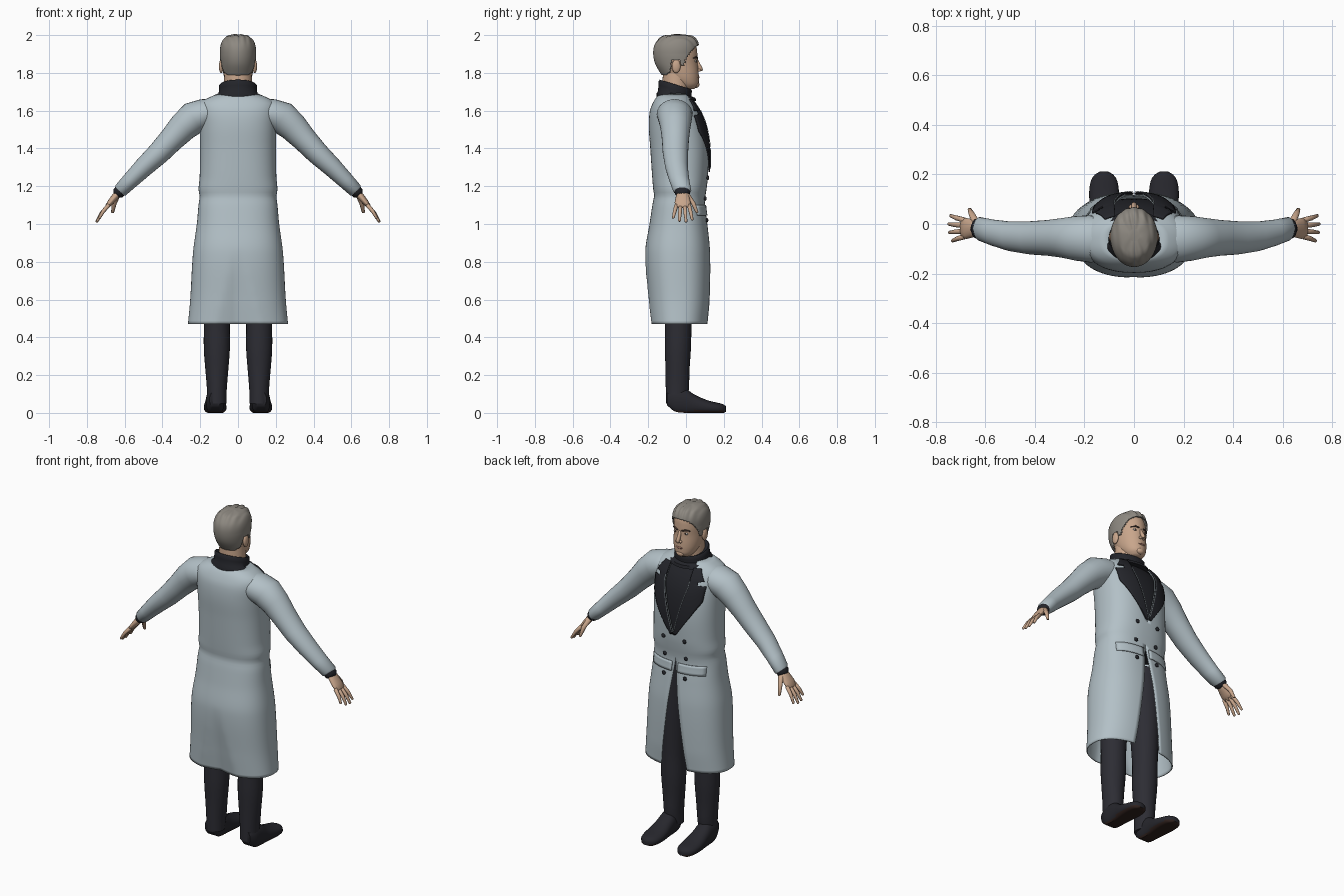
import bpy, bmesh, math
from mathutils import Vector

cube = bpy.data.objects.get("Cube")
if cube:
    bpy.data.objects.remove(cube, do_unlink=True)


def material(name, *rgb):
    m = bpy.data.materials.new(name)
    m.use_nodes = True
    m.diffuse_color = (*rgb, 1)
    m.node_tree.nodes["Principled BSDF"].inputs["Base Color"].default_value = (*rgb, 1)
    return m


COAT = material("pale blue grey cloth", .45, .53, .57)
SWEATER = material("black knit", .017, .018, .023)
TROUSERS = material("charcoal cloth", .026, .026, .034)
SHOE = material("black leather", .02, .02, .026)
SOLE = material("dark brown sole", .03, .016, .013)
SKIN = material("skin", .58, .38, .26)
HAIR = material("grey hair", .27, .25, .22)
BROW = material("dark brown", .07, .045, .035)
LIP = material("lip", .42, .21, .16)
WHITE = material("eye white", .65, .62, .58)


def interp(table, z):
    """Smooth (Hermite) lookup of a row of values at a height."""
    z = min(max(z, table[0][0]), table[-1][0])
    i = next(k for k in range(len(table) - 1) if z <= table[k + 1][0])
    def slope(k, c):
        a, b = table[max(k - 1, 0)], table[min(k + 1, len(table) - 1)]
        return (b[c] - a[c]) / (b[0] - a[0])
    p, q = table[i], table[i + 1]
    h = q[0] - p[0]
    t = (z - p[0]) / h
    return [(2*t**3 - 3*t*t + 1) * p[c] + (t**3 - 2*t*t + t) * h * slope(i, c)
            + (3*t*t - 2*t**3) * q[c] + (t**3 - t*t) * h * slope(i + 1, c)
            for c in range(1, len(p))]


def linear(table, v):
    for (a, p), (b, q) in zip(table, table[1:]):
        if v <= b:
            return p + (q - p) * max(0, (v - a) / (b - a))
    return table[-1][1]


def heights(a, b, n):
    return [a + (b - a) * i / n for i in range(n + 1)]


def finish(name, bm, mat, thick=0, angle=50):
    bmesh.ops.remove_doubles(bm, verts=bm.verts, dist=1e-5)
    bmesh.ops.recalc_face_normals(bm, faces=bm.faces)
    me = bpy.data.meshes.new(name)
    bm.to_mesh(me)
    bm.free()
    me.materials.append(mat)
    ob = bpy.data.objects.new(name, me)
    bpy.context.collection.objects.link(ob)
    if thick:
        mod = ob.modifiers.new("thickness", "SOLIDIFY")
        mod.thickness, mod.offset = thick, 0
    bpy.ops.object.select_all(action="DESELECT")
    ob.select_set(True)
    bpy.context.view_layer.objects.active = ob
    bpy.ops.object.shade_smooth_by_angle(angle=math.radians(angle))
    return ob


def loft(name, rings, mat, closed=True, caps=True, thick=0, keep=None):
    bm = bmesh.new()
    rows = [[bm.verts.new(p) for p in ring] for ring in rings]
    n = len(rows[0])
    for a, b in zip(rows, rows[1:]):
        for i in range(n if closed else n - 1):
            j = (i + 1) % n
            bm.faces.new((a[i], a[j], b[j], b[i]))
    if closed and caps:
        bm.faces.new(rows[0])
        bm.faces.new(rows[-1])
    if keep:
        drop = [f for f in bm.faces if not keep(f.calc_center_median())]
        bmesh.ops.delete(bm, geom=drop, context="FACES")
    return finish(name, bm, mat, thick)


def oval(z, a, yf, yb, p=2.0, gap=0.0, n=48, closed=True):
    """Superellipse ring starting at the +y side, optionally with a gap there."""
    t0 = math.asin(min(1, (gap / a) ** (p / 2)))
    ring = []
    for i in range(n if closed else n + 1):
        t = t0 + (2 * math.pi - 2 * t0) * i / n
        s, c = math.sin(t), math.cos(t)
        ring.append(Vector((math.copysign(abs(s) ** (2 / p), s) * a,
                            (yf + yb) / 2 + math.copysign(abs(c) ** (2 / p), c) * (yf - yb) / 2, z)))
    return ring


def tube(name, pts, radii, mat, n=16):
    """Tapered tube; radii are (across, along y), ends rounded off."""
    pts = [Vector(p) for p in pts]
    rings = []
    for i, (p, (r, ry)) in enumerate(zip(pts, radii)):
        d = (pts[min(i + 1, len(pts) - 1)] - pts[max(i - 1, 0)]).normalized()
        v = Vector((0, 1, 0))
        u = d.cross(v).normalized()
        ring = lambda k, o: [p + d * o + u * r * k * math.cos(2 * math.pi * j / n)
                             + v * ry * k * math.sin(2 * math.pi * j / n) for j in range(n)]
        if i == 0:
            rings.append(ring(.6, -r * .4))
        rings.append(ring(1, 0))
        if i == len(pts) - 1:
            rings.append(ring(.6, r * .5))
    return loft(name, rings, mat)


def ball(name, loc, size, mat):
    bm = bmesh.new()
    bmesh.ops.create_uvsphere(bm, u_segments=20, v_segments=12, radius=1)
    for v in bm.verts:
        v.co = Vector([v.co[i] * size[i] + loc[i] for i in range(3)])
    return finish(name, bm, mat)


# Coat body: height, half width, front depth, back depth
BODY = [(.47, .262, .115, -.19), (.6, .25, .125, -.2), (.85, .235, .125, -.213),
        (1.0, .215, .11, -.19), (1.1, .206, .097, -.175), (1.15, .2, .1, -.166),
        (1.18, .206, .105, -.17), (1.25, .2, .113, -.176), (1.4, .198, .116, -.186),
        (1.52, .2, .1, -.194), (1.6, .203, .07, -.188), (1.645, .19, .04, -.17),
        (1.675, .135, .02, -.15), (1.69, .1, .01, -.13)]
P = 2.4


def gap(z):
    return linear([(.47, .085), (1.12, 0), (1.27, 0), (1.57, .08), (1.69, .075)], z)


def on_coat(x, z, off):
    a, yf, yb = interp(BODY, z)
    return Vector((x, (yf + yb) / 2 + (yf - yb) / 2 * max(0, 1 - abs(x / a) ** P) ** (1 / P) + off, z))


rings = []
for z in heights(.47, 1.69, 70):
    ring = oval(z, *interp(BODY, z), P, gap(z), 72, False)
    for v in ring:                      # pleat in the back of the skirt
        if v.y < -.1 and z < .87:
            v.y += .03 * (.87 - z) / .4 * max(0, 1 - abs(v.x) / (.02 + .25 * (.87 - z)))
    rings.append(ring)
loft("coat_body", rings, COAT, closed=False, thick=.006)

# Sweater under the coat, and roll neck
rings = []
for z in heights(1.15, 1.69, 20):
    a, yf, yb = interp(BODY, z)
    rings.append(oval(z, a * .93, yf - .014, yb + .02, P))
loft("sweater", rings, SWEATER)


def tilted(z, a, yf, yb, drop):
    ring = oval(z, a, yf, yb)
    for v in ring:
        v.z -= drop * (v.y - yb) / (yf - yb)
    return ring


loft("roll_neck", [tilted(*r) for r in (
    (1.67, .128, .055, -.155, .02), (1.692, .122, .05, -.155, .025), (1.705, .103, .03, -.148, .03),
    (1.735, .1, .03, -.146, .045), (1.757, .1, .031, -.145, .05), (1.764, .094, .026, -.139, .05),
    (1.757, .086, .018, -.13, .05))], SWEATER)


def patch(name, zs, inner, outer, side, off, mat, thick):
    rows = [[on_coat(side * (inner(z) + (outer(z) - inner(z)) * i / 8), z, off) for i in range(9)] for z in zs]
    return loft(name, rows, mat, closed=False, thick=thick)


def lapel_edge(z):
    return linear([(1.27, .015), (1.4, .105), (1.49, .16), (1.575, .168), (1.578, .125),
                   (1.598, .125), (1.601, .155), (1.665, .115)], z)


HEAD = [(1.715, .035, .045, -.03), (1.735, .055, .064, -.06), (1.765, .07, .068, -.095),
        (1.8, .078, .067, -.122), (1.85, .083, .062, -.15), (1.9, .086, .06, -.16),
        (1.94, .08, .054, -.154), (1.97, .062, .034, -.13), (1.983, .042, .008, -.105),
        (1.988, .012, -.035, -.06)]

for s, side in ((1, "left"), (-1, "right")):
    # Coat front: lapels, piping, belt flaps, buttons
    zs = heights(1.275, 1.575, 24) + [1.578, 1.598, 1.601] + heights(1.61, 1.66, 5)
    patch(side + "_lapel", zs, gap, lapel_edge, s, .009, SWEATER, .008)
    patch(side + "_piping", heights(1.29, 1.6, 20), lambda z: gap(z) - .002,
          lambda z: gap(z) + .002, s, .015, COAT, .002)
    patch(side + "_belt_flap", heights(1.045, 1.1, 4), lambda z: .02, lambda z: .175, s, .006, COAT, .008)
    for k, z in enumerate((1.245, 1.135, 1.02)):
        ball(f"{side}_button_{k + 1}", on_coat(.07 * s, z, .008), (.012, .007, .012), SWEATER)

    # Sleeve, cuff lining and hand
    tube(side + "_sleeve", [(s * x, y, z) for x, y, z in (
        (.1, -.062, 1.592), (.18, -.06, 1.582), (.235, -.058, 1.562), (.29, -.056, 1.515), (.35, -.056, 1.45),
        (.42, -.056, 1.375), (.5, -.05, 1.3), (.57, -.035, 1.23), (.622, -.02, 1.178))],
        [(.073, .09), (.08, .095), (.087, .09), (.078, .08), (.067, .072), (.06, .067), (.052, .06),
         (.044, .053), (.038, .048)], COAT, 28)
    tube(side + "_cuff_lining", [(s * .61, -.02, 1.19), (s * .636, -.019, 1.162)],
         [(.034, .043), (.031, .04)], SWEATER)
    tube(side + "_palm", [(s * x, -.018, z) for x, z in ((.62, 1.18), (.65, 1.145), (.675, 1.115), (.694, 1.092))],
         [(.021, .026), (.019, .036), (.016, .042), (.011, .04)], SKIN)
    for k, (y, reach) in enumerate(((.016, .92), (-.006, 1.05), (-.029, 1), (-.051, .8))):
        tip_y = y + (y + .018) * .5
        tube(f"{side}_finger_{k + 1}", [(s * .685, y, 1.1), (s * (.685 + .035 * reach), (y + tip_y) / 2, 1.1 - .04 * reach),
             (s * (.685 + .06 * reach), tip_y, 1.1 - .084 * reach)], [(.011, .011), (.01, .01), (.007, .007)], SKIN, 10)
    tube(side + "_thumb", [(s * .638, .005, 1.155), (s * .655, .038, 1.11), (s * .664, .058, 1.062)],
         [(.016, .017), (.013, .013), (.008, .008)], SKIN, 10)

    # Trouser leg
    leg = [(.05, .112, .05, .0, -.105), (.12, .112, .052, .015, -.107), (.22, .112, .06, .018, -.108),
           (.34, .112, .069, .026, -.112), (.48, .112, .069, .03, -.112), (.75, .108, .082, .045, -.13),
           (1.04, .098, .092, .05, -.14)]
    rings = []
    for z in heights(.05, 1.04, 24):
        cx, r, yf, yb = interp(leg, z)
        rings.append([v + Vector((s * cx, 0, 0)) for v in oval(z, r, yf, yb, n=28)])
    loft(side + "_trouser_leg", rings, TROUSERS)

    # Shoe with darker sole: depth, half width, bottom, top
    shoe = [(-.1, .03, .04, .11), (-.06, .046, .008, .13), (0, .05, 0, .125), (.04, .053, 0, .1),
            (.08, .058, 0, .08), (.13, .06, 0, .062), (.175, .053, 0, .052), (.2, .037, 0, .044), (.213, .015, .006, .034)]
    rings = []
    for y in heights(-.1, .213, 24):
        r, lo, hi = interp(shoe, y)
        rings.append([Vector((s * .121 + v.x, y, max(lo, 0) + max(0, v.y - .1) * (hi - lo) / .9))
                      for v in oval(0, r, 1, 0, 2.3, n=28)])
    ob = loft(side + "_shoe", rings, SHOE)
    ob.data.materials.append(SOLE)
    for f in ob.data.polygons:
        f.material_index = int(f.center.z < .012)

    # Ear, eye and brow
    ball(side + "_ear", (s * .089, -.052, 1.835), (.012, .023, .036), SKIN)
    ball(side + "_eye", (s * .033, .05, 1.862), (.014, .006, .006), WHITE)
    ball(side + "_iris", (s * .033, .0545, 1.862), (.006, .003, .006), BROW)
    tube(side + "_brow", [(s * .014, .061, 1.878), (s * .034, .055, 1.884), (s * .055, .04, 1.878)],
         [(.004, .004), (.005, .005), (.003, .004)], BROW, 8)
    ball(side + "_nostril", (s * .011, .069, 1.814), (.009, .01, .008), SKIN)

# Head, neck and face
loft("head", [oval(z, *interp(HEAD, z)) for z in heights(1.715, 1.988, 40)], SKIN)
loft("neck", [oval(1.66, .08, .01, -.125), oval(1.74, .075, .02, -.125), oval(1.8, .072, .02, -.122)], SKIN)
tube("nose", [(0, .053, 1.88), (0, .064, 1.85), (0, .074, 1.828), (0, .077, 1.815)],
     [(.007, .006), (.009, .01), (.011, .013), (.011, .012)], SKIN)
ball("mouth", (0, .065, 1.776), (.022, .007, .006), LIP)
ball("chin", (0, .053, 1.738), (.026, .018, .018), SKIN)

# Hair shell trimmed along the hairline, with combed waves on top
HAIRLINE = [(-.2, 1.785), (-.105, 1.79), (-.085, 1.805), (-.075, 1.868), (-.035, 1.868), (-.028, 1.838),
            (-.012, 1.842), (0, 1.875), (.02, 1.908), (.045, 1.935), (.07, 1.95)]
rings = []
for z in heights(1.77, 1.988, 56):
    a, yf, yb = interp(HEAD, z)
    k = max(0, (z - 1.9) / .088)
    ring = oval(z + .010 * k, a + .006 + .006 * k, yf + .005 + .011 * k, yb - .010, n=80)
    for v in ring:
        wave = .0035 * k * math.sin(v.x * 190 + v.y * 25)
        v.z += wave
        v.y += wave * (v.y > 0)
    rings.append(ring)
loft("hair", rings, HAIR, thick=.007, keep=lambda c: c.z > linear(HAIRLINE, c.y))
